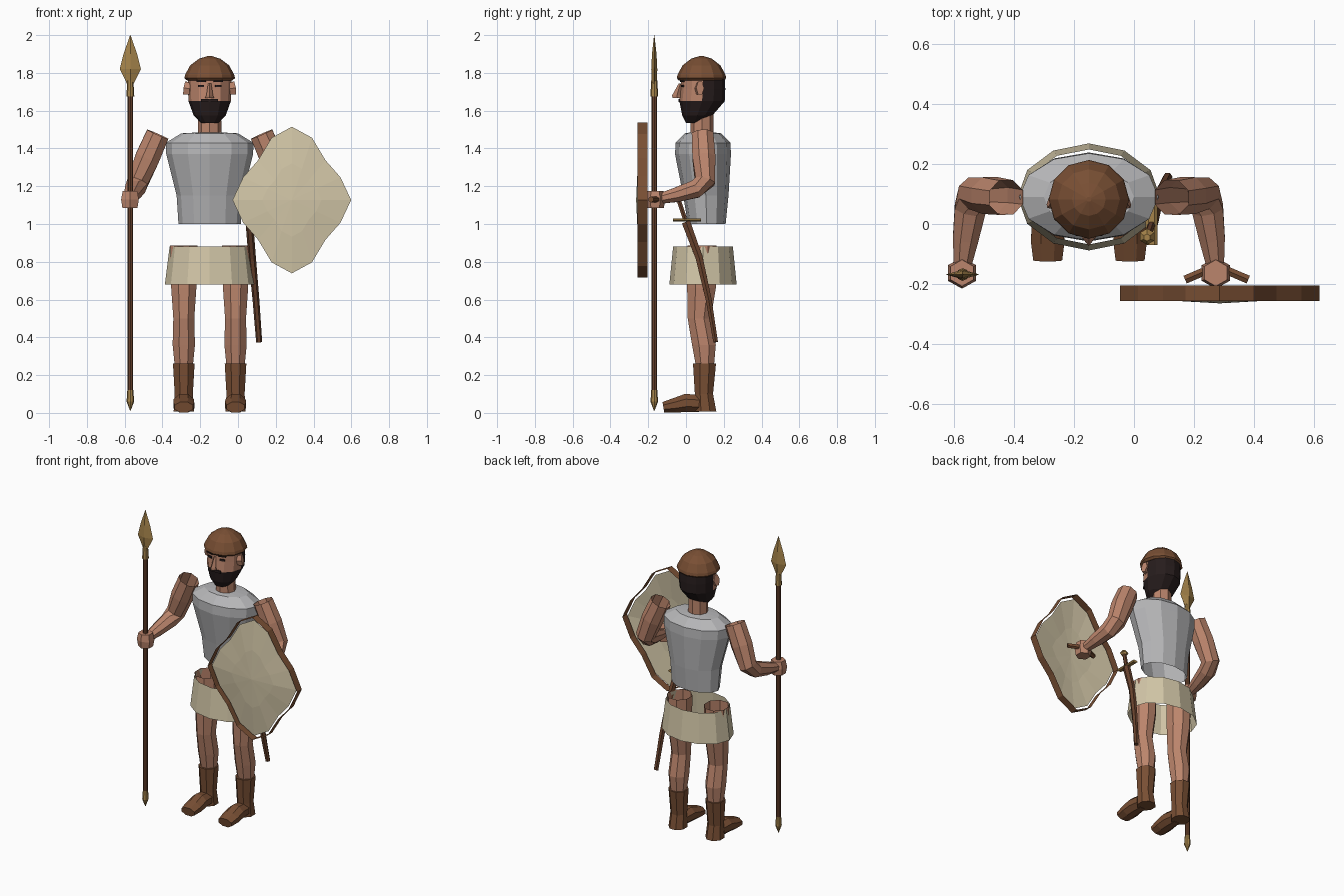
import bpy, bmesh, math
from mathutils import Vector, Matrix

if "Cube" in bpy.data.objects:
    bpy.data.objects.remove(bpy.data.objects["Cube"])

CX = -0.15  # body centre line


def material(name, r, g, b):
    m = bpy.data.materials.new(name)
    m.diffuse_color = (r, g, b, 1)
    m.use_nodes = True
    m.node_tree.nodes["Principled BSDF"].inputs["Base Color"].default_value = m.diffuse_color
    return m


SKIN = material("skin", .50, .235, .15)
LINEN = material("linen", .65, .57, .39)
GREY = material("grey cuirass", .47, .47, .48)
LEATHER = material("leather brown", .19, .078, .034)
WOOD = material("dark wood", .14, .055, .026)
HAIR = material("black hair", .02, .012, .012)
BRONZE = material("bronze", .38, .23, .07)


def finish(name, bm, *mats):
    bmesh.ops.recalc_face_normals(bm, faces=bm.faces)
    me = bpy.data.meshes.new(name)
    bm.to_mesh(me)
    bm.free()
    for m in mats:
        me.materials.append(m)
    ob = bpy.data.objects.new(name, me)
    bpy.context.collection.objects.link(ob)
    return ob


def skin_rings(bm, rings, caps):
    n = len(rings[0])
    for a, b in zip(rings, rings[1:]):
        for i in range(n):
            j = (i + 1) % n
            bm.faces.new((a[i], a[j], b[j], b[i]))
    if caps[0]:
        bm.faces.new(rings[0])
    if caps[1]:
        bm.faces.new(rings[-1])


def stack(name, mat, secs, n=12, caps=(True, True), phase=0.0):
    """Horizontal elliptical sections (x, y, z, rx, ry)."""
    bm = bmesh.new()
    rings = [[bm.verts.new((x + rx * math.sin(phase + math.tau * i / n),
                            y - ry * math.cos(phase + math.tau * i / n), z))
              for i in range(n)] for x, y, z, rx, ry in secs]
    skin_rings(bm, rings, caps)
    return finish(name, bm, mat)


def tube(name, mat, secs, n=8, caps=(True, True), ref=(1, 0, 0)):
    """Sections (x, y, z, ra, rb) set square to the path they follow."""
    bm = bmesh.new()
    pts = [Vector(s[:3]) for s in secs]
    rings = []
    for k, (p, s) in enumerate(zip(pts, secs)):
        t = (pts[min(k + 1, len(pts) - 1)] - pts[max(k - 1, 0)]).normalized()
        u = t.cross(Vector(ref)).normalized()
        v = u.cross(t)
        ring = []
        for i in range(n):
            a = math.tau * (i + .5) / n
            ring.append(bm.verts.new(p + u * s[3] * math.cos(a) + v * s[4] * math.sin(a)))
        rings.append(ring)
    skin_rings(bm, rings, caps)
    return finish(name, bm, mat)


def box(name, mat, loc, size, rot=0.0):
    bm = bmesh.new()
    m = Matrix.Translation(loc) @ Matrix.Rotation(rot, 4, 'Z') @ Matrix.Diagonal((*size, 1))
    bmesh.ops.create_cube(bm, size=1, matrix=m)
    return finish(name, bm, mat)


# Torso armour (open below) and skirt (open both ends)
stack("cuirass", GREY, [(CX, .11, 1.0, .165, .10), (CX, .105, 1.15, .175, .12),
                        (CX, .09, 1.37, .23, .148), (CX, .09, 1.43, .232, .145),
                        (CX, .09, 1.48, .15, .095), (CX, .085, 1.485, .06, .06)],
      caps=(False, False))
stack("skirt", LINEN, [(CX, .09, .68, .237, .178), (CX, .09, .88, .212, .158)],
      caps=(False, False))

# Neck and head, hair colouring the back and the jaw
stack("neck", SKIN, [(CX, .085, 1.44, .064, .06), (CX, .085, 1.60, .06, .06)], n=8)
head = stack("head", SKIN, [(CX, .045, 1.535, .045, .045), (CX, .06, 1.575, .085, .08),
                            (CX, .085, 1.65, .112, .12), (CX, .09, 1.715, .115, .118),
                            (CX, .09, 1.775, .115, .115)])
head.data.materials.append(HAIR)
for f in head.data.polygons:
    f.material_index = int(f.center.z < 1.645 or f.center.y > .1)
stack("cap", LEATHER, [(CX, .082, 1.76, .12, .12), (CX, .082, 1.772, .134, .131),
                       (CX, .082, 1.79, .130, .127), (CX, .082, 1.84, .103, .10),
                       (CX, .082, 1.875, .056, .055), (CX, .082, 1.89, .008, .008)], n=12)

# Face details
stack("nose", SKIN, [(CX, -.045, 1.668, .024, .026), (CX, -.048, 1.68, .018, .026),
                     (CX, -.03, 1.745, .008, .008)], n=4)
box("moustache", HAIR, (CX, -.036, 1.655), (.09, .009, .016))
for s, side in ((-1, "right"), (1, "left")):
    box(side + "_eye", HAIR, (CX + s * .045, -.018, 1.73), (.032, .009, .012), s * .26)
    box(side + "_brow", HAIR, (CX + s * .045, -.02, 1.757), (.05, .009, .01), s * .26)
    tube(side + "_ear", SKIN, [(CX + s * .10, .065, 1.715, .035, .02),
                               (CX + s * .132, .075, 1.72, .04, .022)], n=6, ref=(0, 1, 0))

# Limbs, the same on both sides
for s, side in ((-1, "right"), (1, "left")):
    lx = CX + s * .137
    stack(side + "_leg", SKIN, [(lx, .10, .25, .052, .052), (lx, .095, .36, .064, .068),
                                (lx, .07, .50, .06, .066), (lx, .082, .66, .072, .082),
                                (lx, .085, .885, .078, .082)], n=8, caps=(True, False),
          phase=math.pi / 8)
    stack(side + "_boot", LEATHER, [(lx, .103, .008, .058, .062), (lx, .095, .10, .052, .052),
                                    (lx, .098, .262, .062, .066)], n=8, phase=math.pi / 8)
    tube(side + "_foot", LEATHER, [(lx, .07, .05, .048, .05), (lx, .0, .053, .052, .058),
                                   (lx, -.06, .04, .042, .06), (lx, -.12, .03, .03, .052)])
    ax = lambda d: CX + s * d
    tube(side + "_upper_arm", SKIN, [(ax(.275), .088, 1.475, .062, .066),
                                     (ax(.33), .095, 1.35, .066, .07),
                                     (ax(.38), .10, 1.225, .058, .06),
                                     (ax(.395), .05, 1.185, .052, .056),
                                     (ax(.41), -.05, 1.155, .042, .046),
                                     (ax(.42), -.135, 1.135, .03, .032)],
         caps=(False, True))
    stack(side + "_hand", SKIN, [(ax(.422), -.163, 1.085, .046, .046),
                                 (ax(.422), -.163, 1.13, .054, .052),
                                 (ax(.422), -.163, 1.175, .044, .044)], n=6)

# Spear
SX, SY = -.57, -.168
stack("spear_shaft", WOOD, [(SX, SY, .09, .015, .015), (SX, SY, 1.70, .015, .015)], n=8)
stack("spear_butt", BRONZE, [(SX, SY, .012, .002, .002), (SX, SY, .06, .02, .02),
                             (SX, SY, .12, .016, .016)], n=8)
stack("spear_socket", BRONZE, [(SX, SY, 1.675, .021, .021), (SX, SY, 1.76, .016, .016)], n=8)
stack("spear_blade", BRONZE, [(SX, SY, 1.735, .014, .014), (SX, SY, 1.82, .056, .016),
                              (SX, SY, 1.90, .036, .012), (SX, SY, 2.0, .001, .001)], n=4)

# Shield: shallow dished face inside a separate band
PROFILE = [(0, 1), (.34, .85), (.57, .54), (.82, .31), (1, 0)]
quarter = PROFILE[:-1]
outline = (quarter + [(x, -z) for x, z in reversed(PROFILE[1:])]
           + [(-x, -z) for x, z in quarter] + [(-x, z) for x, z in reversed(PROFILE[1:])])


def shield_ring(bm, k, y):
    return [bm.verts.new((.285 + x * .314 * k, y, 1.127 + z * .388 * k)) for x, z in outline]


bm = bmesh.new()
outer, mid = shield_ring(bm, 1, -.235), shield_ring(bm, .5, -.255)
skin_rings(bm, [outer, mid], (False, False))
tip = bm.verts.new((.285, -.264, 1.127))
for i in range(len(mid)):
    bm.faces.new((mid[i], mid[(i + 1) % len(mid)], tip))
finish("shield_face", bm, LINEN)
bm = bmesh.new()
skin_rings(bm, [shield_ring(bm, 1.058, -.256), shield_ring(bm, 1.058, -.205)], (False, False))
finish("shield_rim", bm, LEATHER)
tube("shield_grip", LEATHER, [(.17, -.185, 1.13, .016, .016), (.24, -.155, 1.13, .016, .016),
                              (.31, -.155, 1.13, .016, .016), (.38, -.185, 1.13, .016, .016)],
     n=6, ref=(0, 0, 1))

# Sheathed sword on the left hip
tube("scabbard", WOOD, [(.06, .0, 1.01, .026, .02), (.075, .07, .82, .022, .02),
                        (.095, .12, .60, .018, .018), (.112, .157, .375, .014, .016)], n=6)
tube("sword_guard", BRONZE, [(.058, -.07, 1.02, .009, .02), (.058, .08, 1.02, .009, .02)], n=6)
tube("sword_grip", WOOD, [(.058, -.003, 1.02, .013, .013), (.046, -.038, 1.125, .013, .013)], n=6)
stack("sword_pommel", BRONZE, [(.046, -.038, 1.115, .012, .012), (.044, -.042, 1.135, .027, .027),
                               (.043, -.045, 1.155, .012, .012)], n=6)
